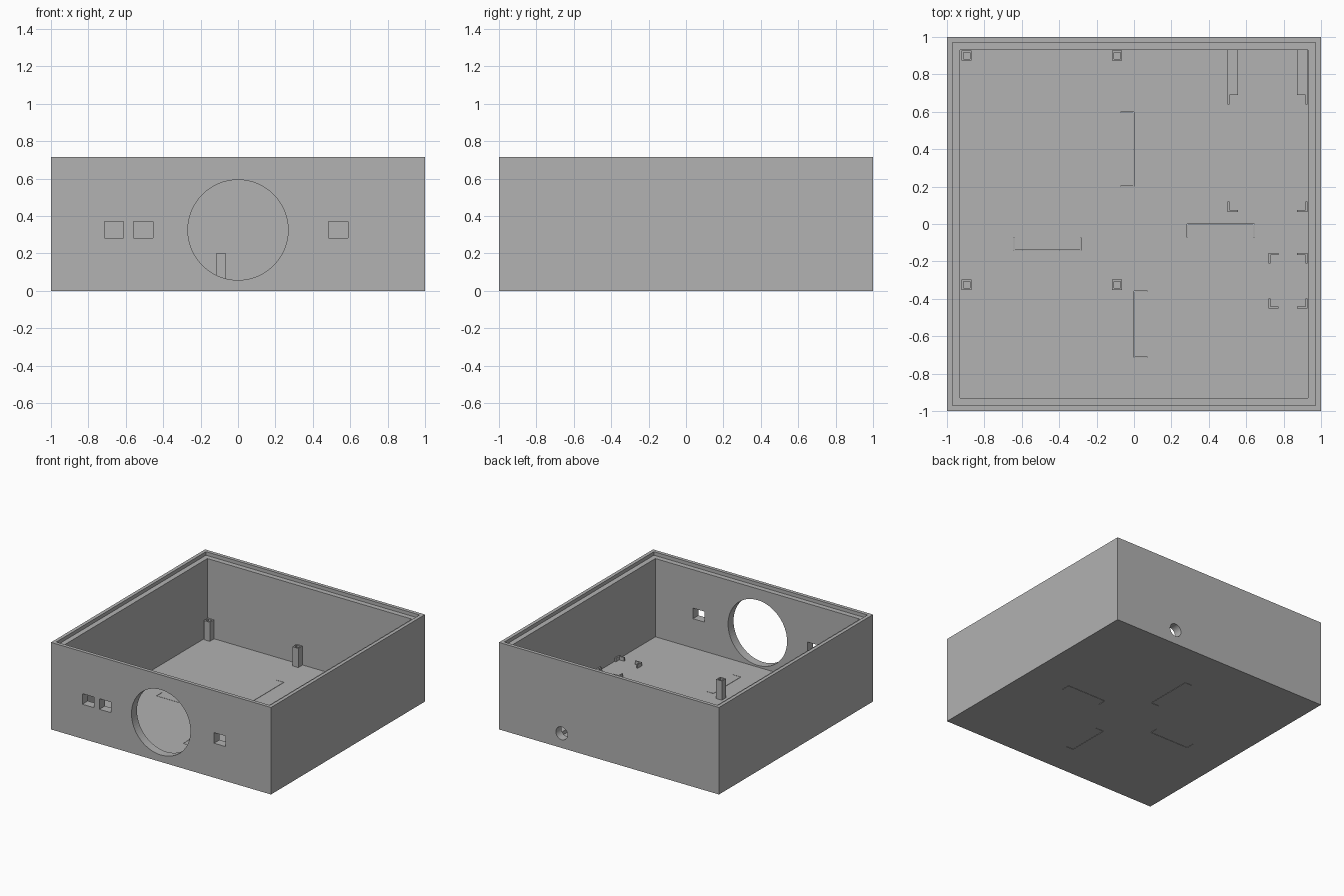
import bpy
import bmesh
from math import pi
from mathutils import Matrix, Vector

if "Cube" in bpy.data.objects:
    bpy.data.objects.remove(bpy.data.objects["Cube"])

HEIGHT, FLOOR, INNER, LIP = 0.715, 0.043, 0.929, 0.971

grey = bpy.data.materials.new("plain grey")
grey.use_nodes = True
colour = (0.445, 0.445, 0.445, 1)
grey.diffuse_color = colour
grey.node_tree.nodes["Principled BSDF"].inputs["Base Color"].default_value = colour


def finish(name, bm):
    mesh = bpy.data.meshes.new(name)
    bm.to_mesh(mesh)
    bm.free()
    mesh.materials.append(grey)
    obj = bpy.data.objects.new(name, mesh)
    bpy.context.collection.objects.link(obj)
    return obj


def add_box(bm, x0, x1, y0, y1, z0, z1):
    size = Vector((x1 - x0, y1 - y0, z1 - z0))
    centre = Vector((x0 + x1, y0 + y1, z0 + z1)) / 2
    bmesh.ops.create_cube(bm, size=1, matrix=Matrix.Translation(centre) @ Matrix.Diagonal(size.to_4d()))


def boxes(name, *extents):
    bm = bmesh.new()
    for extent in extents:
        add_box(bm, *extent)
    return finish(name, bm)


def round_cutter(name, x, y, z, radius):
    bm = bmesh.new()
    bmesh.ops.create_cone(bm, cap_ends=True, segments=80, radius1=radius, radius2=radius, depth=0.3,
                          matrix=Matrix.Translation((x, y, z)) @ Matrix.Rotation(pi / 2, 4, "X"))
    return finish(name, bm)


def cut(target, cutters):
    for cutter in cutters:
        mod = target.modifiers.new("cut", "BOOLEAN")
        mod.object = cutter
        mod.operation = "DIFFERENCE"
        mod.solver = "EXACT"
    graph = bpy.context.evaluated_depsgraph_get()
    result = bpy.data.meshes.new_from_object(target.evaluated_get(graph))
    target.modifiers.clear()
    target.data = result
    for cutter in cutters:
        bpy.data.objects.remove(cutter)


# Open case with a stepped rim, front openings and a rear cable hole
case = boxes("case", (-1, 1, -1, 1, 0, HEIGHT))
cutters = [
    boxes("cavity", (-INNER, INNER, -INNER, INNER, FLOOR, 1)),
    boxes("rim_step", (-LIP, LIP, -LIP, LIP, HEIGHT - 0.029, 1.1)),
    round_cutter("front_opening", 0, -1, 0.325, 0.268),
    round_cutter("cable_hole", 0.43, 1, 0.12, 0.053),
]
for x in (-0.663, -0.507, 0.535):
    cutters.append(boxes("window", (x - 0.052, x + 0.052, -1.1, -0.85, 0.283, 0.37)))

# Hairline three-sided slits through the floor
W = 0.003


def slit(x0, x1, y0, y1, closed):
    sides = {"left": (x0, x0 + W, y0, y1), "right": (x1 - W, x1, y0, y1),
             "front": (x0, x1, y0, y0 + W), "back": (x0, x1, y1 - W, y1)}
    opposite = {"left": "right", "right": "left", "front": "back", "back": "front"}
    del sides[opposite[closed]]
    for side in sides.values():
        cutters.append(boxes("slit", (*side, -0.1, 0.1)))


slit(-0.643, -0.284, -0.143, -0.071, "front")
slit(0.284, 0.643, -0.071, 0, "back")
slit(0, 0.071, -0.715, -0.357, "left")
slit(-0.071, 0, 0.2, 0.6, "right")
cut(case, cutters)

# Four hollow mounting posts
for x in (-0.895, -0.09):
    for y in (0.9, -0.325):
        r, h = 0.027, 0.017
        post = boxes("mounting_post", (x - r, x + r, y - r, y + r, FLOOR - 0.01, 0.2))
        cut(post, [boxes("post_hole", (x - h, x + h, y - h, y + h, 0.1, 0.3))])

# Corner brackets that hold the small boards
LEG, THICK, TOP = 0.055, 0.011, FLOOR + 0.03


def bracket(x, y, sx, sy):
    def span(a, d):
        return sorted((a, a + d))
    boxes("corner_bracket",
          (*span(x, sx * LEG), *span(y, sy * THICK), FLOOR - 0.01, TOP),
          (*span(x, sx * THICK), *span(y + sy * THICK, sy * (LEG - THICK)), FLOOR - 0.01, TOP))


for x, sx in ((0.5, 1), (0.927, -1)):
    bracket(x, 0.065, sx, 1)
for x, sx in ((0.718, 1), (0.927, -1)):
    bracket(x, -0.155, sx, -1)
    bracket(x, -0.453, sx, 1)

# Rear rails with a thin leg at the front end
for x, sx in ((0.5, 1), (0.927, -1)):
    rail = sorted((x, x + sx * LEG))
    leg = sorted((x, x + sx * THICK))
    boxes("rear_rail", (*rail, 0.69, INNER + 0.01, FLOOR - 0.01, TOP),
          (*leg, 0.64, 0.69, FLOOR - 0.01, TOP))
